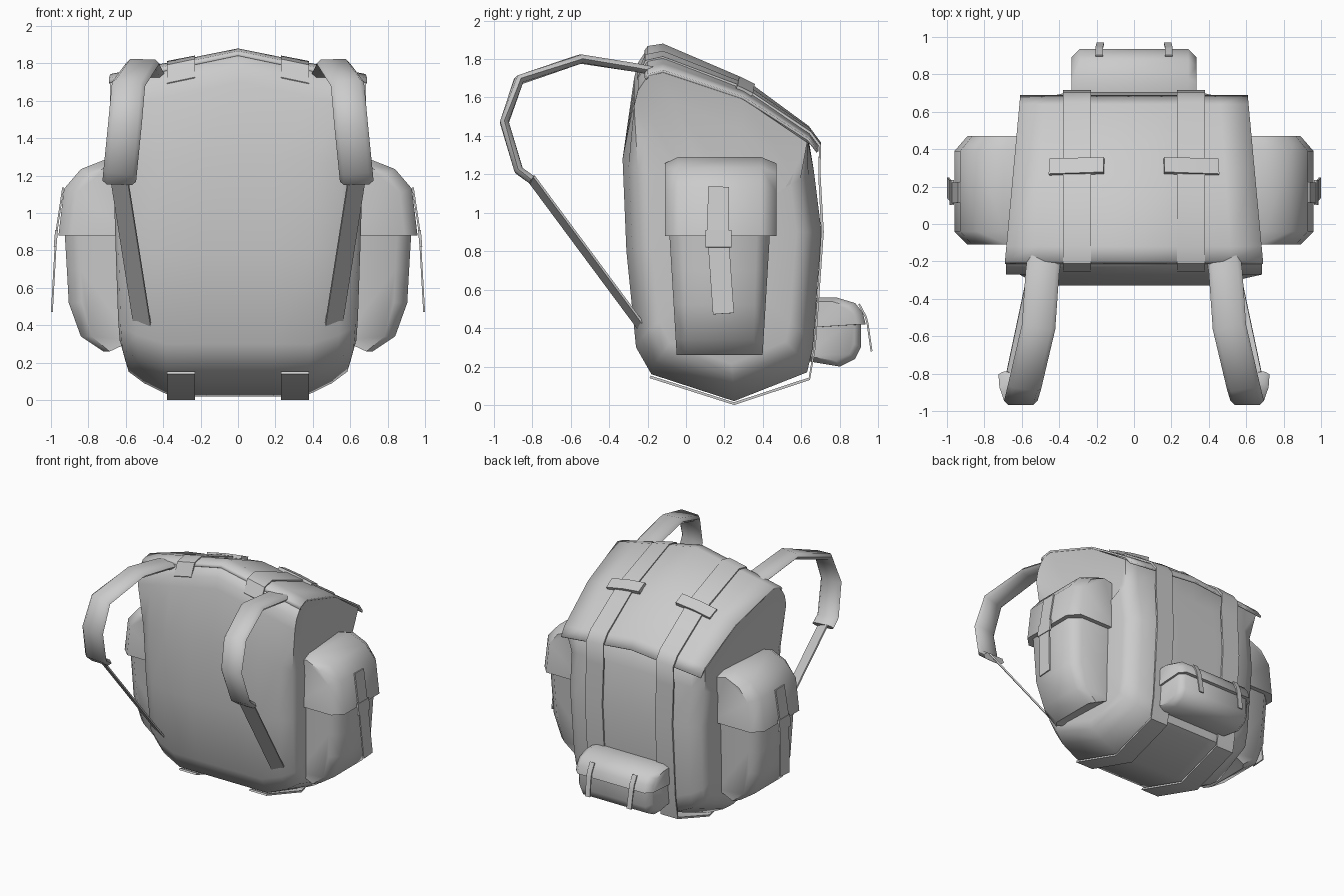
import bpy, bmesh
from mathutils import Vector

cube = bpy.data.objects.get("Cube")
if cube:
    bpy.data.objects.remove(cube, do_unlink=True)

grey = bpy.data.materials.new("canvas_grey")
grey.use_nodes = True
grey.diffuse_color = (0.6, 0.6, 0.6, 1)
grey.node_tree.nodes["Principled BSDF"].inputs["Base Color"].default_value = (0.6, 0.6, 0.6, 1)
parts = []


def loft(name, rings, closed=True):
    """Skin a list of equal point rings; closed rings get end caps."""
    bm = bmesh.new()
    vs = [[bm.verts.new(p) for p in r] for r in rings]
    n = len(rings[0])
    for a, b in zip(vs, vs[1:]):
        for i in range(n if closed else n - 1):
            j = (i + 1) % n
            bm.faces.new((a[i], a[j], b[j], b[i]))
    if closed:
        bm.faces.new(vs[0])
        bm.faces.new(vs[-1])
    bmesh.ops.recalc_face_normals(bm, faces=bm.faces)
    me = bpy.data.meshes.new(name)
    bm.to_mesh(me)
    bm.free()
    me.materials.append(grey)
    ob = bpy.data.objects.new(name, me)
    bpy.context.collection.objects.link(ob)
    parts.append(ob)
    return ob


def ribbon(name, path, width, thick, padded=False, side=(1, 0, 0)):
    """Strap along a path, flat or with rounded padded edges."""
    pts = [Vector(p) for p in path]
    rings = []
    for i, p in enumerate(pts):
        t = (pts[min(i + 1, len(pts) - 1)] - pts[max(i - 1, 0)]).normalized()
        w = Vector(side)
        w = (w - t * w.dot(t)).normalized() * width / 2
        n = t.cross(w).normalized() * thick / 2
        if padded:
            rings.append([p - w, p - w * .75 + n, p + w * .75 + n,
                          p + w, p + w * .75 - n, p - w * .75 - n])
        else:
            rings.append([p - w + n, p + w + n, p + w - n, p - w - n])
    return loft(name, rings)


def drop(x, y):
    """How far the crown falls away from the centre line."""
    k = min(max((y + .2) / .9, 0), 1)
    return .21 * abs(x) * (1 - .6 * k)


def taper(y):
    """The bag narrows towards the rear."""
    return 1 - .12 * min(max((y + .2) / .9, 0), 1)


# Main body: side profile lofted across the width, flaring out under the lid edge
profile = [(-.18, .16), (-.26, .3), (-.31, .8), (-.33, 1.28), (-.27, 1.7), (-.25, 1.78), (-.2, 1.855),
           (-.12, 1.868), (.3, 1.685), (.63, 1.43), (.665, 1.22), (.705, .9), (.66, .3), (.63, .17), (.25, .02)]
# half width, y scale, z scale, then the same for the top edge: half width, y scale, lowering
half = [(.2, 1, 1, .2, 1, 0), (.4, 1, 1, .4, 1, 0), (.56, .94, .92, .56, 1, 0), (.65, .85, .85, .685, 1, 0),
        (.668, .74, .78, .655, .84, .16), (.674, .4, .45, .665, .45, .45)]
stations = [(-1, *h) for h in reversed(half)] + [(1, 0, 1, 1, 0, 1, 0)] + [(1, *h) for h in half]
rings = []
for s, w, sy, sz, top_w, top_sy, lower in stations:
    ring = []
    for y, z in profile:
        if z > 1.3:
            yy = .2 + (y - .2) * top_sy
            ring.append((s * top_w * taper(yy), yy, z - drop(top_w, y) - lower))
        else:
            yy = .2 + (y - .2) * sy
            zz = .9 + (z - .9) * sz
            ring.append((s * w * (.95 + .04 * zz) * taper(yy), yy, zz))
    rings.append(ring)
loft("main_body", rings)

# Lid: thin curved sheet with a small overhang at the rear
lid_profile = [(-.215, 1.845), (-.2, 1.867), (-.12, 1.88), (.3, 1.70), (.64, 1.45), (.69, 1.38)]
rings = []
for x in (-.69, -.52, -.36, -.2, 0, .2, .36, .52, .69):
    rings.append([(x * taper(y), y, z - drop(x, y)) for y, z in lid_profile])
lid = loft("lid", rings, closed=False)
mod = lid.modifiers.new("thickness", "SOLIDIFY")
mod.thickness = .014
mod.offset = -1

# Two bands running over the lid, down the rear and under the base
band = [(-.255, 1.775), (-.212, 1.872), (-.12, 1.888), (.3, 1.709), (.65, 1.457), (.702, 1.385), (.70, 1.2),
        (.717, .9), (.675, .3), (.645, .13), (.25, 0), (-.19, .14)]
for s, label in ((1, "left"), (-1, "right")):
    rings = []
    for y, z in band:
        v = Vector((y, z))
        inner = v + (Vector((.22, .9)) - v).normalized() * .014
        ring = []
        for x, p in ((.23, v), (.38, v), (.38, inner), (.23, inner)):
            d = drop(x, y) if z > 1.3 else 0
            ring.append((s * x, p.x, p.y - d))
        rings.append(ring)
    loft(label + "_band", rings)

    # Lid buckle bar
    ribbon(label + "_lid_bar", [(s * .16, .31, 1.672), (s * .30, .305, 1.655), (s * .45, .30, 1.625)],
           .09, .04, side=(0, 1, -.5))

    # Padded shoulder strap and thin lower webbing
    path = [(.48, -.18, 1.74), (.49, -.26, 1.755), (.51, -.55, 1.80), (.585, -.87, 1.69),
            (.605, -.945, 1.47), (.63, -.87, 1.22), (.635, -.80, 1.17)]
    ribbon(label + "_shoulder_strap", [(s * x, y, z) for x, y, z in path], .18, .045, padded=True)
    ribbon(label + "_strap_webbing", [(s * .635, -.81, 1.185), (s * .51, -.22, .39)], .10, .012,
           side=(1, s * .5, 0))

    # Side pocket: pouch and its rounded flap
    pouch = [(.55, .95), (.93, .95), (.915, .7), (.905, .52), (.84, .34), (.72, .26), (.56, .32)]
    rings = []
    for y, sx, m in ((-.09, .8, .06), (-.02, 1, .03), (.37, 1, .03), (.44, .8, .06)):
        ring = []
        for x, z in pouch:
            yy = y + (.95 - z) * m * (1 if y < .2 else -1)
            ring.append((s * (.55 + (x - .55) * sx), yy, z))
        rings.append(ring)
    loft(label + "_side_pouch", rings)
    flap = [(.55, 1.26), (.70, 1.29), (.84, 1.235), (.93, 1.13), (.96, .88), (.55, .88)]
    loft(label + "_side_flap",
         [[(s * (.55 + (x - .55) * sx), y, .88 + (z - .88) * sz) for x, z in flap]
          for y, sx, sz in ((-.11, .83, .92), (-.04, 1, 1), (.39, 1, 1), (.47, .83, .92))])

    # Side pocket strap, buckle and hanging tail
    ribbon(label + "_pocket_strap", [(s * .935, .17, 1.135), (s * .972, .165, .89)], .11, .01, side=(0, 1, 0))
    ribbon(label + "_pocket_buckle", [(s * .97, .168, .91), (s * .978, .168, .82)], .135, .015, side=(0, 1, 0))
    ribbon(label + "_pocket_tail", [(s * .975, .17, .83), (s * .995, .195, .475)], .11, .01, side=(0, 1, 0))

    # Rear pouch strap
    ribbon(label + "_rear_strap", [(s * .185, .90, .525), (s * .185, .935, .46), (s * .185, .945, .42),
                                   (s * .18, .965, .28)], .04, .01)

# Rear pouch and flap
rear = [(.62, .45), (.91, .45), (.91, .3), (.88, .24), (.8, .2), (.62, .23)]
loft("rear_pouch", [[(x, .62 + (y - .62) * k, .45 + (z - .45) * k) for y, z in rear]
                    for x, k in ((-.32, .88), (-.28, 1), (.28, 1), (.32, .88))])
rear = [(.62, .55), (.70, .56), (.78, .56), (.88, .53), (.92, .48), (.935, .42), (.62, .40)]
loft("rear_flap", [[(x, .62 + (y - .62) * k, .41 + (z - .41) * k) for y, z in rear]
                   for x, k in ((-.335, .86), (-.29, 1), (.29, 1), (.335, .86))])

# Smooth shading with crisp edges
bpy.ops.object.select_all(action="DESELECT")
for ob in parts:
    ob.select_set(True)
bpy.context.view_layer.objects.active = parts[0]
bpy.ops.object.shade_smooth_by_angle(angle=0.9)
